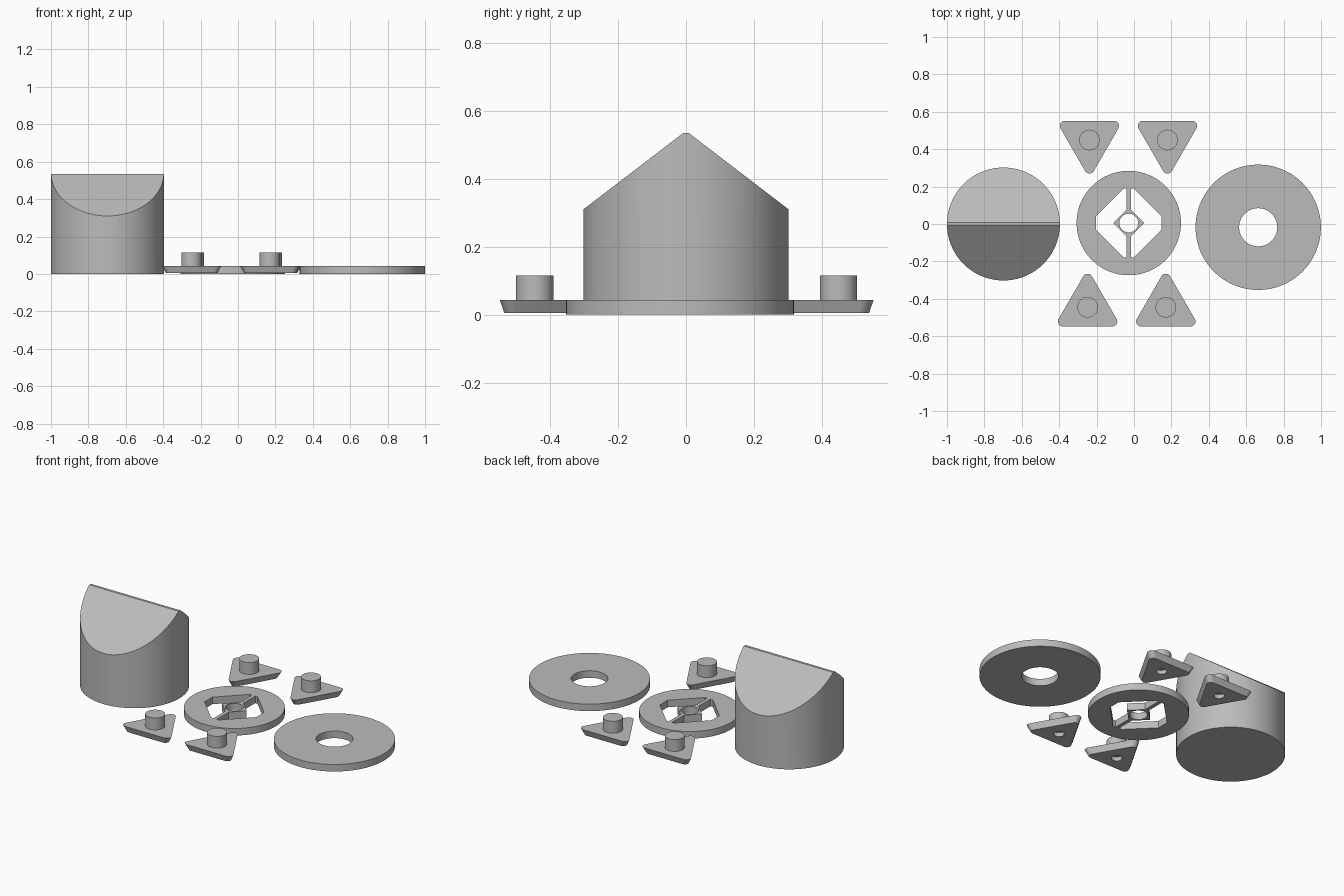
import bpy, bmesh
from math import cos, sin, pi, radians
from mathutils import Vector

cube = bpy.data.objects.get("Cube")
if cube:
    bpy.data.objects.remove(cube, do_unlink=True)

grey = bpy.data.materials.new("plain_grey")
grey.use_nodes = True
colour = (0.5, 0.5, 0.5, 1)
grey.diffuse_color = colour
grey.node_tree.nodes["Principled BSDF"].inputs["Base Color"].default_value = colour

THICK = 0.043


def arc(r, start=0, end=2 * pi, n=96, cx=0, cy=0):
    full = end - start > 6.28
    steps = n if full else n - 1
    return [(cx + r * cos(start + (end - start) * i / steps),
             cy + r * sin(start + (end - start) * i / steps)) for i in range(n)]


def add(name, mesh, loc=(0, 0, 0), turn=0, smooth=True):
    ob = bpy.data.objects.new(name, mesh)
    bpy.context.collection.objects.link(ob)
    ob.location, ob.rotation_euler.z = loc, turn
    if not mesh.materials:
        mesh.materials.append(grey)
    if smooth:
        bpy.ops.object.select_all(action='DESELECT')
        ob.select_set(True)
        bpy.context.view_layer.objects.active = ob
        bpy.ops.object.shade_smooth_by_angle(angle=radians(25))
    return ob


def loft(name, outline, z0, z1, scale=1.0):
    """Closed prism whose lower outline is scaled."""
    bm = bmesh.new()
    low = [bm.verts.new((x * scale, y * scale, z0)) for x, y in outline]
    top = [bm.verts.new((x, y, z1)) for x, y in outline]
    bm.faces.new(low[::-1])
    bm.faces.new(top)
    for i in range(len(low)):
        j = (i + 1) % len(low)
        bm.faces.new((low[i], low[j], top[j], top[i]))
    me = bpy.data.meshes.new(name)
    bm.to_mesh(me)
    bm.free()
    return me


def plate(name, outlines, loc):
    """Flat plate from one outer outline and any number of holes."""
    cu = bpy.data.curves.new(name + "_profile", 'CURVE')
    cu.dimensions, cu.fill_mode, cu.extrude = '2D', 'BOTH', THICK / 2
    for pts in outlines:
        sp = cu.splines.new('POLY')
        sp.points.add(len(pts) - 1)
        for p, (x, y) in zip(sp.points, pts):
            p.co = (x, y, 0, 1)
        sp.use_cyclic_u = True
    temp = bpy.data.objects.new(name + "_profile", cu)
    bpy.context.collection.objects.link(temp)
    bpy.context.view_layer.update()
    me = bpy.data.meshes.new_from_object(
        temp.evaluated_get(bpy.context.evaluated_depsgraph_get()))
    bpy.data.objects.remove(temp, do_unlink=True)
    bm = bmesh.new()
    bm.from_mesh(me)
    bmesh.ops.remove_doubles(bm, verts=bm.verts, dist=1e-5)
    bmesh.ops.recalc_face_normals(bm, faces=bm.faces)
    bm.to_mesh(me)
    bm.free()
    me.name = name
    return add(name, me, loc)


# Gabled drum: cylinder sliced by two slopes, with a narrow flat ridge
drum = loft("gabled_drum", arc(0.302, n=128), 0, 0.535)
bm = bmesh.new()
bm.from_mesh(drum)
for side in (-1, 1):
    cut = bmesh.ops.bisect_plane(
        bm, geom=bm.verts[:] + bm.edges[:] + bm.faces[:],
        plane_co=Vector((0, side * 0.008, 0.535)),
        plane_no=Vector((0, side * 0.225, 0.294)), clear_outer=True)
    rim = [e for e in cut["geom_cut"] if isinstance(e, bmesh.types.BMEdge)]
    bmesh.ops.holes_fill(bm, edges=[e for e in bm.edges if e.is_boundary] or rim)
bmesh.ops.recalc_face_normals(bm, faces=bm.faces)
bm.to_mesh(drum)
bm.free()
add("gabled_drum", drum, (-0.698, 0, 0))

# Large washer
plate("washer", [arc(0.335, n=128), arc(0.102, n=64)], (0.664, -0.0175, THICK / 2))

# Spoked ring: two mirrored windows leave a strut and a pierced diamond hub
s, hub = 0.0115, 0.083
window = [(s, 0.185), (0.027, 0.185), (0.175, 0.037), (0.175, -0.037),
          (0.027, -0.185), (s, -0.185), (s, s - hub), (hub, 0), (s, hub - s)]
mirrored = [(-x, y) for x, y in window]
plate("spoked_ring", [arc(0.279, n=128), window, mirrored, arc(0.05, n=48)],
      (-0.028, 0.005, THICK / 2))

# Triangular token: rounded, tapered base with a shallow round pocket below
outline = []
for k in range(3):
    a = pi / 2 + k * 2 * pi / 3
    outline += arc(0.027, a - pi / 3, a + pi / 3, 12, 0.152 * cos(a), 0.152 * sin(a))
base = add("token_base_blank", loft("token_base", outline, 0.005, THICK, 0.87))
cutter = add("pocket_cutter", loft("pocket_cutter", arc(0.03, n=32), -0.02, 0.03))
cutter.hide_render = True
mod = base.modifiers.new("pocket", 'BOOLEAN')
mod.operation, mod.object, mod.solver = 'DIFFERENCE', cutter, 'EXACT'
bpy.context.view_layer.update()
base_mesh = bpy.data.meshes.new_from_object(
    base.evaluated_get(bpy.context.evaluated_depsgraph_get()))
for ob in (base, cutter):
    bpy.data.objects.remove(ob, do_unlink=True)
peg_mesh = loft("token_peg", arc(0.055, n=64), 0.035, 0.115)

# Four tokens, points facing the middle
for name, x, y, turn in (("back_right", -0.238, 0.449, pi), ("back_left", 0.179, 0.449, pi),
                         ("front_right", -0.248, -0.445, 0), ("front_left", 0.17, -0.445, 0)):
    add(name + "_token_base", base_mesh, (x, y, 0), turn)
    add(name + "_token_peg", peg_mesh, (x, y, 0), turn)
